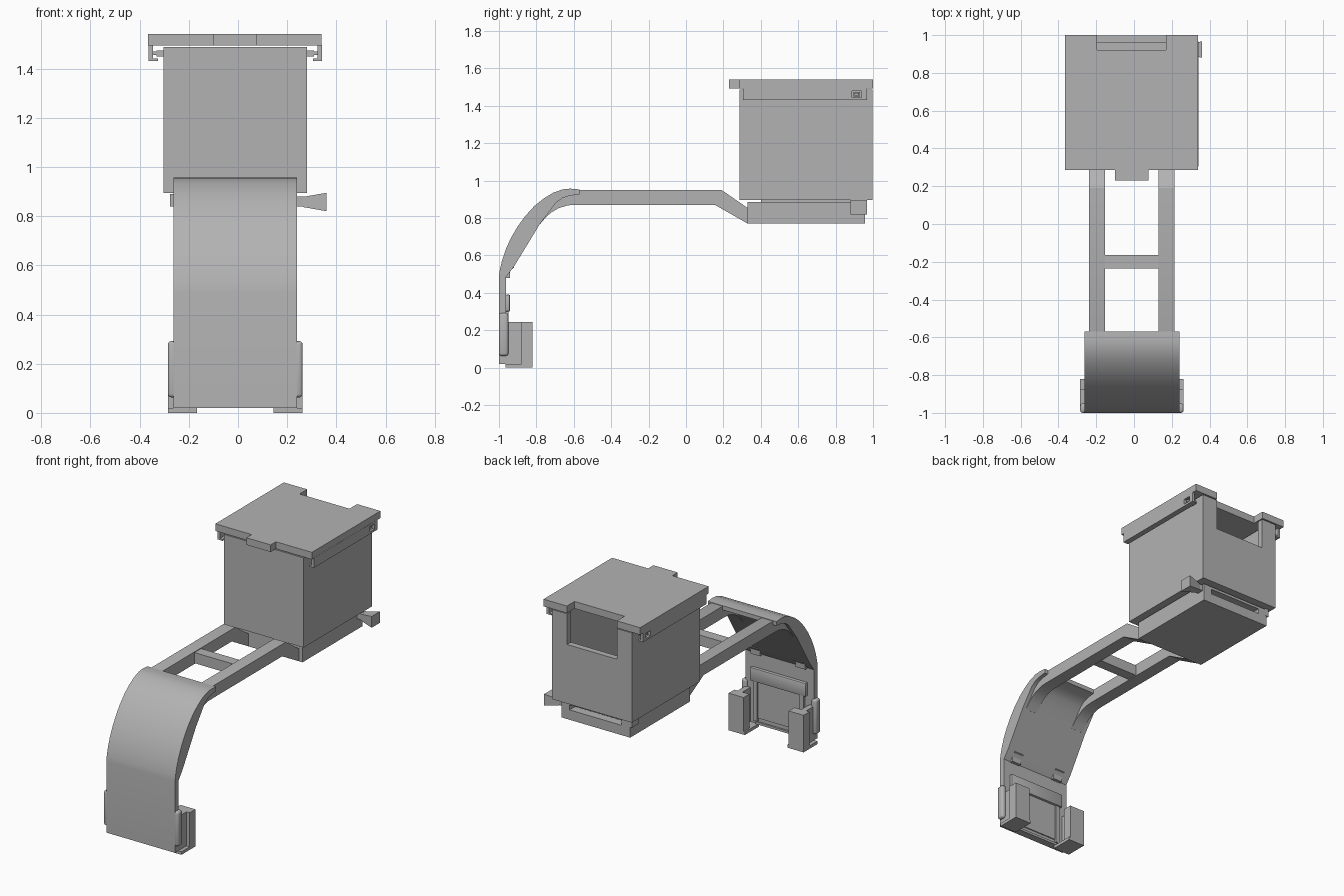
import bpy, bmesh, math

if "Cube" in bpy.data.objects:
    bpy.data.objects.remove(bpy.data.objects["Cube"])

grey = bpy.data.materials.new("plain_grey")
grey.diffuse_color = (0.45, 0.45, 0.45, 1)
grey.use_nodes = True
grey.node_tree.nodes["Principled BSDF"].inputs["Base Color"].default_value = grey.diffuse_color
CX = -0.011  # centre line of the symmetric parts


def finish(name, bm):
    bmesh.ops.recalc_face_normals(bm, faces=bm.faces)
    me = bpy.data.meshes.new(name)
    bm.to_mesh(me)
    bm.free()
    me.materials.append(grey)
    ob = bpy.data.objects.new(name, me)
    bpy.context.collection.objects.link(ob)
    return ob


def box(name, x, y, z, bevel=0, segments=1):
    bm = bmesh.new()
    bmesh.ops.create_cube(bm, size=1)
    for v in bm.verts:
        for i, (a, b) in enumerate((x, y, z)):
            v.co[i] = a + (v.co[i] + 0.5) * (b - a)
    if bevel:
        bmesh.ops.bevel(bm, geom=bm.edges[:], offset=bevel, segments=segments,
                        profile=0.5, affect='EDGES')
    return finish(name, bm)


def prism(name, pts, lo, hi, axis):
    """Extrude a 2D outline along x (points are y, z) or z (points are x, y)."""
    bm = bmesh.new()
    place = (lambda p, t: (t, *p)) if axis == 'x' else (lambda p, t: (*p, t))
    face = bm.faces.new([bm.verts.new(place(p, lo)) for p in pts])
    new = bmesh.ops.extrude_face_region(bm, geom=[face])['geom']
    shift = (hi - lo, 0, 0) if axis == 'x' else (0, 0, hi - lo)
    bmesh.ops.translate(bm, vec=shift,
                        verts=[g for g in new if isinstance(g, bmesh.types.BMVert)])
    return finish(name, bm)


def smooth(ob, angle=30):
    bpy.ops.object.select_all(action='DESELECT')
    bpy.context.view_layer.objects.active = ob
    ob.select_set(True)
    bpy.ops.object.shade_smooth_by_angle(angle=math.radians(angle))


def cut(ob, *ranges):
    for r in ranges:
        c = box("cutter", *r)
        c.hide_render = True
        m = ob.modifiers.new("cut", 'BOOLEAN')
        m.operation, m.object, m.solver = 'DIFFERENCE', c, 'EXACT'
        bpy.context.view_layer.objects.active = ob
        bpy.ops.object.modifier_apply(modifier=m.name)
        bpy.data.objects.remove(c)


def pair(s, a, b):
    """Range from a to b off the centre line, on side s."""
    return tuple(sorted((CX + s * a, CX + s * b)))


# curved front panel
outer = [(-1, .02), (-1, .49), (-.995, .525), (-.983, .575), (-.963, .635), (-.935, .695),
         (-.90, .755), (-.86, .81), (-.81, .865), (-.76, .905), (-.71, .935),
         (-.66, .953), (-.62, .957), (-.57, .953)]
inner = [(-.57, .925), (-.62, .92), (-.66, .907), (-.695, .882), (-.73, .835),
         (-.78, .77), (-.92, .54), (-.962, .485), (-.962, .02)]
smooth(prism("front_panel", outer + inner, -.262, .24, 'x'))

# two rails, curving into the panel and dropping to the base
rail = [(-.80, .775), (-.78, .768), (-.75, .803), (-.72, .83), (-.68, .853), (-.63, .868),
        (-.57, .87), (.155, .87), (.33, .77), (.36, .77), (.36, .85), (.335, .85),
        (.19, .95), (-.60, .95), (-.66, .93), (-.72, .88)]
for s, side in ((-1, "left"), (1, "right")):
    smooth(prism(side + "_rail", rail, *pair(s, .142, .226), 'x'), 20)
box("rail_crossbar", (-.16, .135), (-.235, -.165), (.875, .945))

# base tray with a rear slot
base = box("base_tray", (-.262, .24), (.33, .957), (.77, .885))
cut(base, ((-.20, .18), (.90, 1.0), (.835, .868)))
box("base_spacer", (-.24, .22), (.40, .88), (.88, .90))

# side knob, shaft and far end stub
box("knob_shaft", (.23, .27), (.90, .945), (.84, .88))
knob = box("knob", (.265, .36), (.88, .967), (.82, .895))
for v in knob.data.vertices:
    if v.co.x < .3:
        v.co.y = .9235 + (v.co.y - .9235) * .55
        v.co.z = .8575 + (v.co.z - .8575) * .55
box("shaft_end", (-.277, -.25), (.885, .96), (.84, .89))

# hollow container with a rear window
tub = box("container", (-.302, .28), (.285, .997), (.895, 1.487))
cut(tub, ((-.262, .24), (.325, .957), (.935, 1.6)),
    ((-.195, .17), (.9, 1.1), (1.285, 1.6)))

# lid plate with front tab and rear notch
prism("lid", [(-.365, .285), (-.10, .285), (-.10, .23), (.077, .23), (.077, .285),
              (.34, .285), (.34, 1), (.17, 1), (.17, .92), (-.195, .92),
              (-.195, 1), (-.365, 1)], 1.493, 1.54, 'z')

for s, side in ((-1, "left"), (1, "right")):
    # lid flange with slot, lower lip and locking pin
    flange = box(side + "_lid_flange", pair(s, .335, .352), (.305, .967), (1.43, 1.495))
    cut(flange, (pair(s, .3, .4), (.888, .937), (1.444, 1.478)))
    box(side + "_lid_lip", pair(s, .315, .337), (.305, .967), (1.43, 1.44))
    box(side + "_pin", pair(s, .285, .32), (.895, .93), (1.45, 1.474))
    box(side + "_pin_tip", pair(s, .315, .343), (.90, .925), (1.455, 1.469))

    # rounded side grip
    smooth(box(side + "_side_grip", pair(s, .235, .274), (-1, -.95), (.063, .292), .014, 3), 40)

    # rear foot bracket, L shaped in plan
    foot = [(.274, -.82), (.274, -.88), (.185, -.965), (.155, -.965), (.155, -.90), (.20, -.82)]
    foot = [(.274, -.82), (.274, -.88), (.25, -.88), (.25, -.965), (.215, -.965),
            (.215, -.88), (.165, -.88), (.165, -.82)]
    prism(side + "_foot_bracket", [(CX + s * x, y) for x, y in foot], 0, .245, 'z')
    box(side + "_foot_sole", pair(s, .155, .274), (-.965, -.82), (0, .02))

    # small hook behind the panel
    prism(side + "_hook", [(-.97, .56), (-.925, .56), (-.918, .535), (-.94, .525),
                           (-.942, .48), (-.97, .48)], *pair(s, .13, .20), 'x')

    # upright of the rear mounting frame
    box(side + "_frame_upright", pair(s, .155, .185), (-.965, -.948), (.04, .32))

# rear mounting frame
smooth(box("frame_top_bar", (-.215, .193), (-.967, -.94), (.30, .39), .008, 2), 40)
box("frame_plate", (-.17, .148), (-.965, -.955), (.06, .31))
box("frame_bottom_bar", (-.18, .158), (-.965, -.95), (.02, .035))
